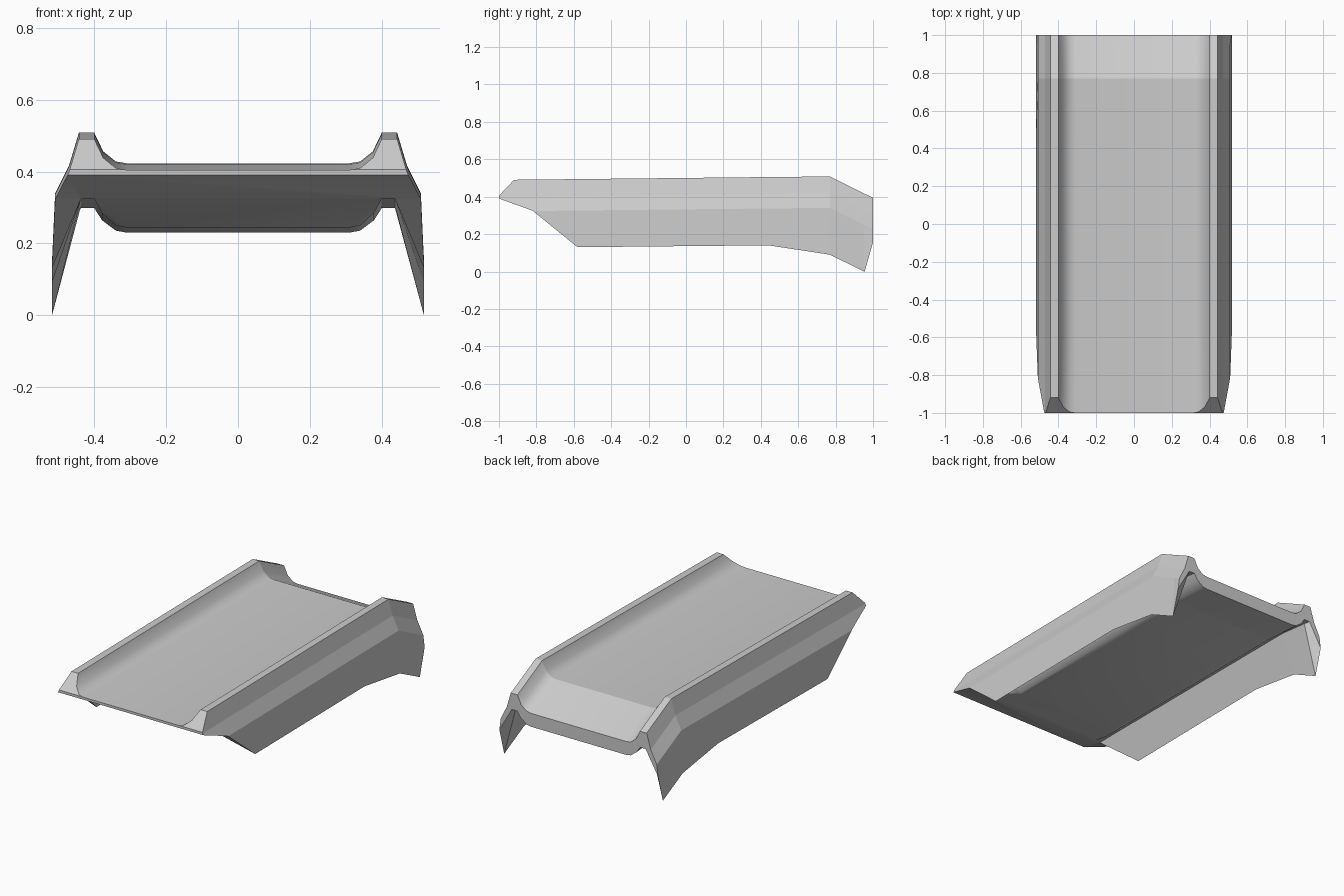
import bpy, bmesh
from math import radians

if "Cube" in bpy.data.objects:
    bpy.data.objects.remove(bpy.data.objects["Cube"])

# Upper half cross-section as (x, height below rail top)
TOP = [(.31, -.085), (.34, -.08), (.375, -.052), (.40, 0),
       (.443, 0), (.47, -.09), (.509, -.168)]
# Lower half cross-section as (x, fraction from floor underside to rail underside)
UNDER = [(.437, 1), (.40, 1), (.378, .5), (.34, .08), (.31, 0)]
# Stations: y, rail top z, skirt bottom z, floor underside z, rail underside z
STATIONS = [(-1.05, .489, .127, .243, .323), (-.58, .494, .13, .244, .325),
            (.44, .505, .14, .245, .325), (.77, .508, .09, .245, .325),
            (.955, .416, -.002, .233, .304), (1.0, .394, .157, .23, .298)]


def loft(name, rings):
    bm = bmesh.new()
    rows = [[bm.verts.new(p) for p in ring] for ring in rings]
    n = len(rows[0])
    for a, b in zip(rows, rows[1:]):
        for i in range(n):
            j = (i + 1) % n
            bm.faces.new((a[i], a[j], b[j], b[i]))
    bm.faces.new(rows[0])
    bm.faces.new(rows[-1])
    bmesh.ops.recalc_face_normals(bm, faces=bm.faces)
    mesh = bpy.data.meshes.new(name)
    bm.to_mesh(mesh)
    bm.free()
    ob = bpy.data.objects.new(name, mesh)
    bpy.context.collection.objects.link(ob)
    return ob


def section(y, top, tip, floor, rail):
    half = [(x, y, top + d) for x, d in TOP]
    half.append((.518, y, tip))
    half += [(x, y, floor + f * (rail - floor)) for x, f in UNDER]
    return half + [(-x, y, z) for x, y, z in reversed(half)]


def cut(ob, outline, half_width):
    """Subtract a side-view outline (y, z) extruded across x."""
    cutter = loft("cutter", [[(x, y, z) for y, z in outline]
                             for x in (-half_width, half_width)])
    cutter.hide_render = True
    mod = ob.modifiers.new("trim", 'BOOLEAN')
    mod.operation = 'DIFFERENCE'
    mod.solver = 'EXACT'
    mod.object = cutter
    bpy.ops.object.modifier_apply(modifier=mod.name)
    bpy.data.objects.remove(cutter, do_unlink=True)


# Channel panel with raised rails and tapering side skirts
panel = loft("channel_panel", [section(*s) for s in STATIONS])
bpy.context.view_layer.objects.active = panel
panel.select_set(True)

# Front trim: skirt slope, nose edge and rail bevel, then the long floor underside bevel
cut(panel, [(-1.1, -.2), (-.5, -.2), (-.5, .065), (-.82, .325), (-1, .39),
            (-1, .405), (-.8, .617), (-1.1, .617)], .8)
cut(panel, [(-1.1, -.2), (-.45, -.2), (-.45, .204), (-.82, .3251),
            (-1.1, .385)], .4365)

# Smooth fillets, but keep the rear bend and outer skirt creases crisp
bpy.ops.object.shade_smooth_by_angle(angle=radians(32))
mesh = panel.data
for e in mesh.edges:
    a, b = (mesh.vertices[i].co for i in e.vertices)
    rear_bend = abs(a.y - .77) < .01 and abs(b.y - .77) < .01
    skirt_crease = min(abs(a.x), abs(b.x)) > .46
    if rear_bend or skirt_crease:
        e.use_edge_sharp = True
